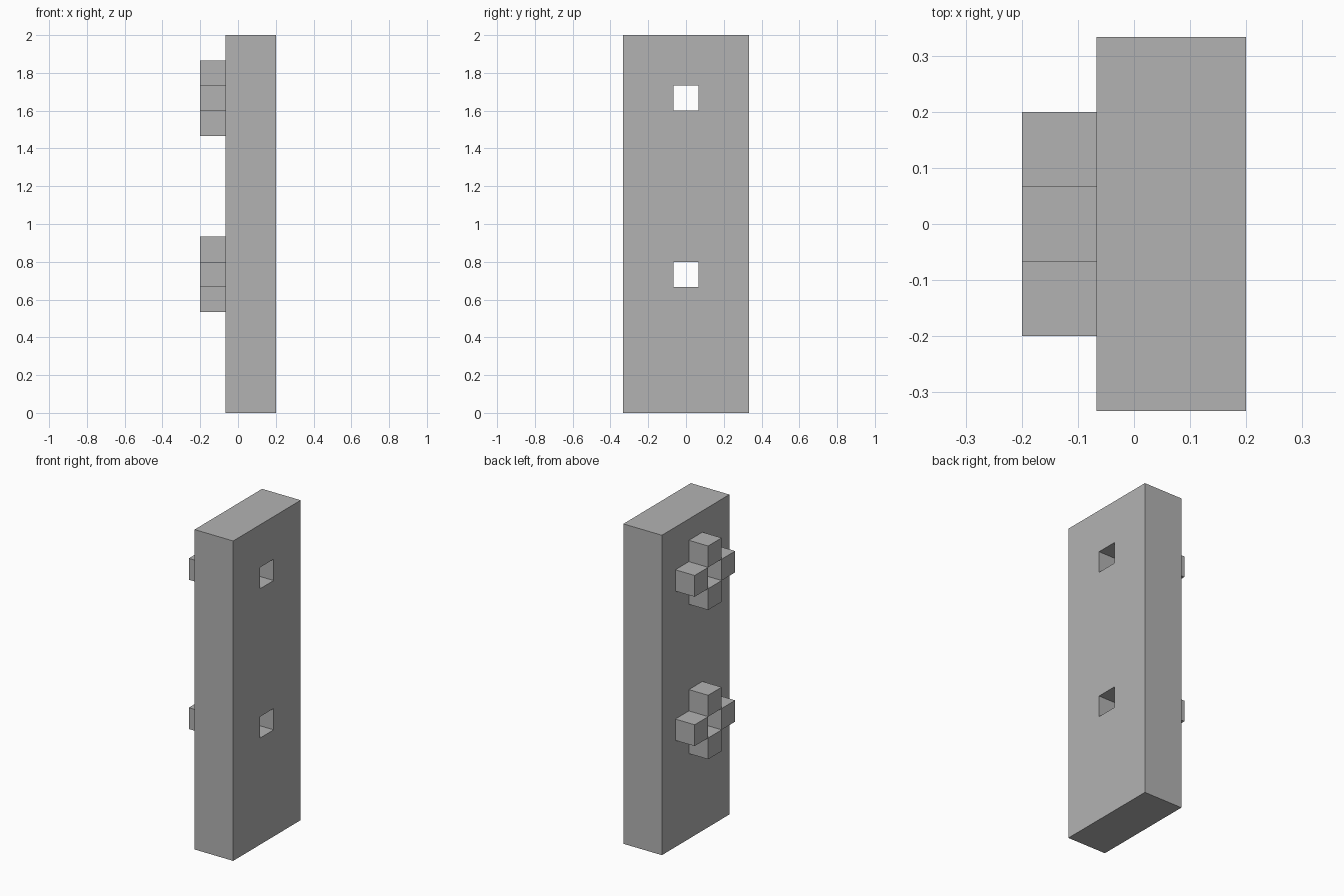
import bpy
from mathutils import Vector

default_cube = bpy.data.objects.get("Cube")
if default_cube:
    bpy.data.objects.remove(default_cube, do_unlink=True)

U = 2 / 15          # side of one peg cube
FACE_X = -U / 2     # panel face that carries the pegs
SOCKETS = {"lower": 5.5 * U, "upper": 12.5 * U}

grey = bpy.data.materials.new("plain grey")
grey.use_nodes = True
colour = (0.45, 0.45, 0.45, 1)
grey.diffuse_color = colour
grey.node_tree.nodes["Principled BSDF"].inputs["Base Color"].default_value = colour


def box(name, centre, size):
    bpy.ops.mesh.primitive_cube_add(size=1, location=centre)
    obj = bpy.context.object
    obj.name = name
    obj.scale = size
    bpy.ops.object.transform_apply(location=False, rotation=False, scale=True)
    obj.data.materials.append(grey)
    return obj


# Upright panel
panel = box("panel", (FACE_X + U, 0, 1), (2 * U, 5 * U, 2))

for level, z in SOCKETS.items():
    # Square hole through the panel
    cutter = box(level + "_hole_cutter", (FACE_X + U, 0, z), (4 * U, U, U))
    cutter.hide_render = True
    cut = panel.modifiers.new(level + "_hole", "BOOLEAN")
    cut.operation = "DIFFERENCE"
    cut.solver = "EXACT"
    cut.object = cutter
    bpy.context.view_layer.objects.active = panel
    bpy.ops.object.modifier_apply(modifier=cut.name)
    bpy.data.objects.remove(cutter, do_unlink=True)

    # Four pegs in a cross around the open hole
    for side, (dy, dz) in {"top": (0, 1), "bottom": (0, -1),
                           "front": (-1, 0), "back": (1, 0)}.items():
        centre = Vector((FACE_X - U / 2, dy * U, z + dz * U))
        box(f"{level}_{side}_peg", centre, (U, U, U))
